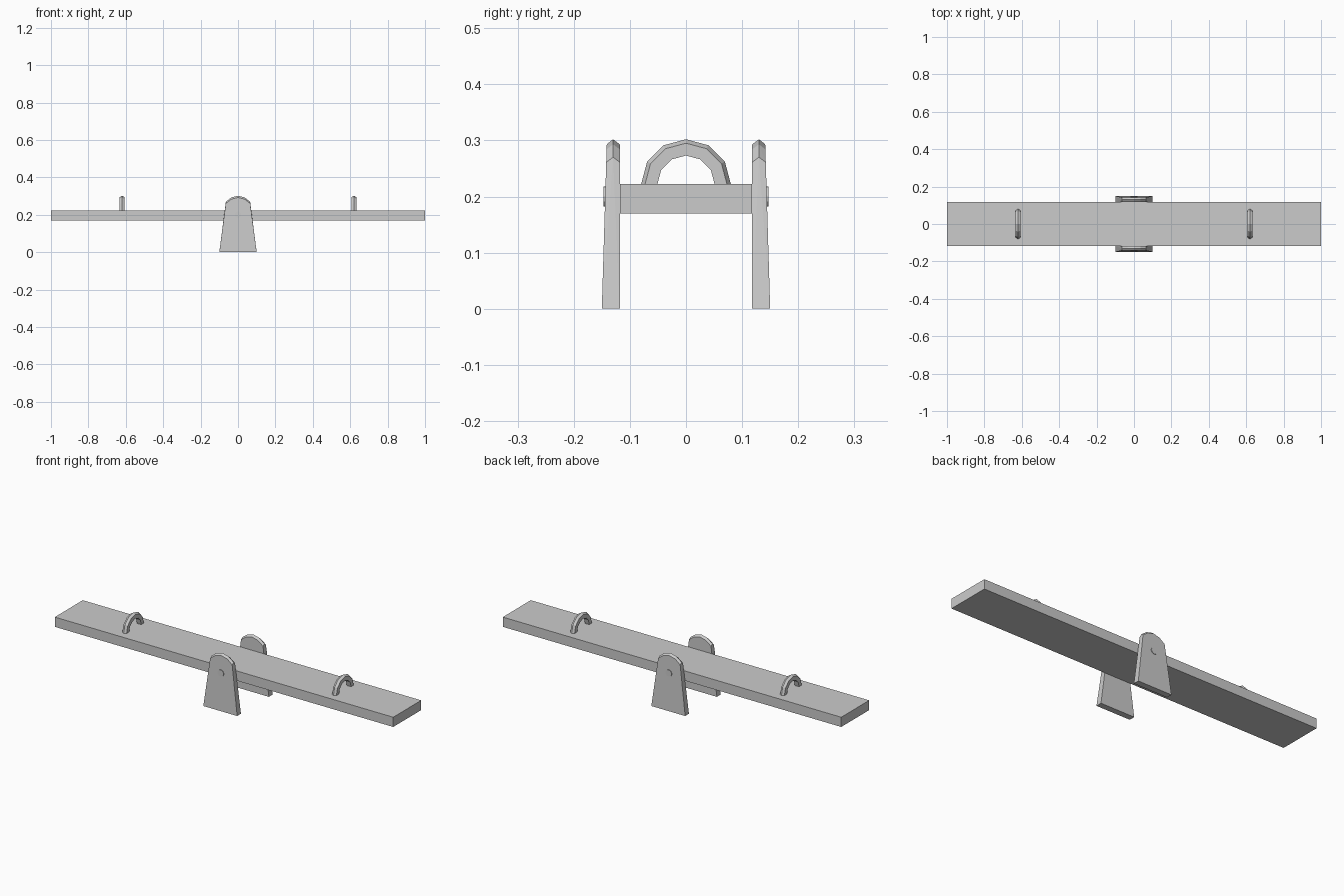
import bpy
import bmesh
from math import pi, cos, sin

cube = bpy.data.objects.get("Cube")
if cube:
    bpy.data.objects.remove(cube, do_unlink=True)

# Single plain grey finish
grey = bpy.data.materials.new("plain_grey")
grey.use_nodes = True
colour = (0.6, 0.6, 0.6, 1)
grey.diffuse_color = colour
grey.node_tree.nodes["Principled BSDF"].inputs["Base Color"].default_value = colour


def finish(bm, name):
    bmesh.ops.recalc_face_normals(bm, faces=bm.faces[:])
    mesh = bpy.data.meshes.new(name)
    bm.to_mesh(mesh)
    bm.free()
    mesh.materials.append(grey)
    obj = bpy.data.objects.new(name, mesh)
    bpy.context.collection.objects.link(obj)
    return obj


# Plank
bm = bmesh.new()
bmesh.ops.create_cube(bm, size=1)
for v in bm.verts:
    v.co.x *= 2
    v.co.y *= 0.236
    v.co.z = v.co.z * 0.052 + 0.196
finish(bm, "plank")


# Tapered support with a crowned, ridged top
def support(name, side):
    bm = bmesh.new()
    points = []
    for x in (-0.1, 0.1):
        points += [(x, 0.118, 0), (x, 0.15, 0)]
    for half, top in ((0, 0.302), (0.035, 0.293), (0.065, 0.27)):
        for x in {half, -half}:
            z = top - 0.009
            points += [(x, 0.118, z), (x, 0.13, top), (x, 0.15 - 0.03 * z, z)]
    for x, y, z in points:
        bm.verts.new((x, side * y, z))
    bmesh.ops.convex_hull(bm, input=bm.verts[:])
    bmesh.ops.dissolve_limit(bm, angle_limit=0.01, verts=bm.verts[:], edges=bm.edges[:])
    finish(bm, name)


# Pivot bolt cap, standing slightly proud of the support
def bolt(name, side):
    bm = bmesh.new()
    bmesh.ops.create_cone(bm, cap_ends=True, segments=12,
                          radius1=0.018, radius2=0.018, depth=0.02)
    for v in bm.verts:
        x, y, z = v.co
        v.co = (x, side * 0.137 + z, 0.2 + y)
    finish(bm, name)


for label, side in (("front", -1), ("back", 1)):
    support(label + "_support", side)
    bolt(label + "_pivot_bolt", side)


# Arched handle: ridged five-sided section swept over a half circle
def handle(name, centre):
    section = [(0, 0.08), (0.0125, 0.073), (0.0125, 0.051),
               (-0.0125, 0.051), (-0.0125, 0.073)]
    bm = bmesh.new()
    rings = []
    for i in range(7):
        a = pi * i / 6
        rings.append([bm.verts.new((centre + x, r * cos(a), 0.222 + r * sin(a)))
                      for x, r in section])
    for a, b in zip(rings, rings[1:]):
        for k in range(5):
            n = (k + 1) % 5
            bm.faces.new((a[k], a[n], b[n], b[k]))
    bm.faces.new(rings[0])
    bm.faces.new(rings[-1])
    finish(bm, name)


handle("right_handle", -0.62)
handle("left_handle", 0.62)
